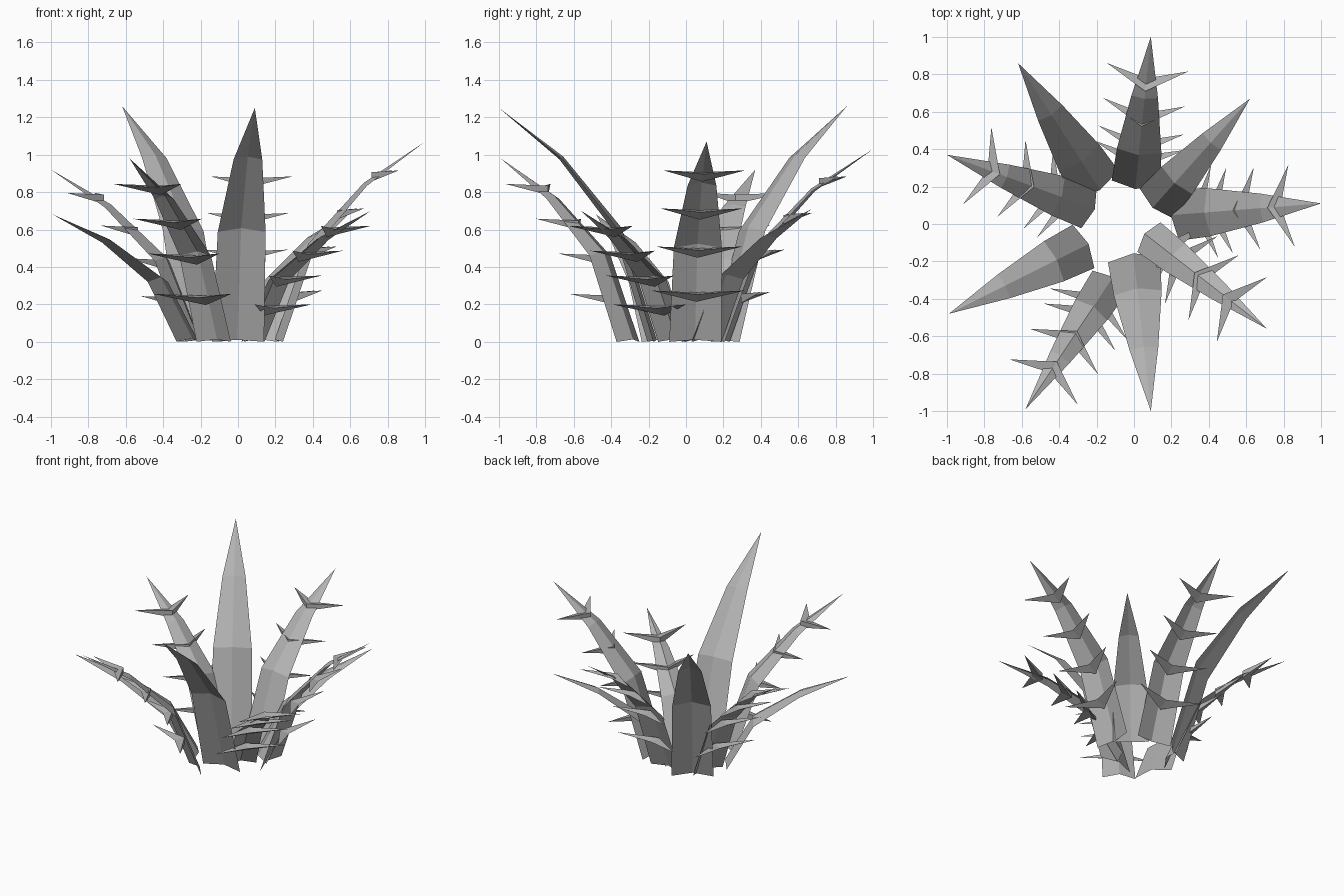
import bpy, bmesh
from mathutils import Vector

if "Cube" in bpy.data.objects:
    bpy.data.objects.remove(bpy.data.objects["Cube"])

grey = bpy.data.materials.new("leaf_grey")
grey.diffuse_color = (0.45, 0.45, 0.45, 1)
grey.use_nodes = True
grey.node_tree.nodes["Principled BSDF"].inputs["Base Color"].default_value = grey.diffuse_color

# Shared leaf profile: reach along the leaf, height, width (all as fractions)
PROFILE = [(0.0, 0.0, 1.0), (0.22, 0.47, 0.92), (0.59, 0.78, 0.55), (1.0, 1.0, 0.0)]
# Thorn rows: height fraction on the leaf and half span
THORNS = [(0.20, 0.25), (0.42, 0.23), (0.61, 0.22), (0.80, 0.22)]


def make_object(name, bm):
    bmesh.ops.recalc_face_normals(bm, faces=bm.faces)
    mesh = bpy.data.meshes.new(name)
    bm.to_mesh(mesh)
    bm.free()
    mesh.materials.append(grey)
    obj = bpy.data.objects.new(name, mesh)
    bpy.context.collection.objects.link(obj)


def spine_at(h, base, tip):
    """Point on the leaf spine at height fraction h."""
    for (u0, h0, _), (u1, h1, _) in zip(PROFILE, PROFILE[1:]):
        if h <= h1:
            u = u0 + (u1 - u0) * (h - h0) / (h1 - h0)
            p = base.lerp(tip, u)
            p.z = tip.z * h
            return p


def frame(base, tip):
    forward = Vector((tip.x - base.x, tip.y - base.y, 0)).normalized()
    side = forward.cross(Vector((0, 0, 1)))
    return forward, side


def make_leaf(name, base, tip, half_width):
    """Folded sheet with a raised midrib, bending outward to a point."""
    forward, side = frame(base, tip)
    bm = bmesh.new()
    rows = []
    for i, (u, h, w) in enumerate(PROFILE[:-1]):
        p = spine_at(h, base, tip)
        n = spine_at(PROFILE[i + 1][1], base, tip)
        normal = side.cross((n - p).normalized())
        rib = p + normal * 0.035 * w
        rows.append([bm.verts.new(q) for q in
                     (p - side * half_width * w, rib, p + side * half_width * w)])
    for a, b in zip(rows, rows[1:]):
        for k in range(2):
            bm.faces.new((a[k], a[k + 1], b[k + 1], b[k]))
    end = bm.verts.new(tip)
    for k in range(2):
        bm.faces.new((rows[-1][k], rows[-1][k + 1], end))
    make_object(name, bm)


def make_thorns(name, base, tip):
    """Pairs of swept spikes sitting across the leaf."""
    forward, side = frame(base, tip)
    bm = bmesh.new()
    for h, span in THORNS:
        p = spine_at(h, base, tip)
        low = bm.verts.new(p)
        high = bm.verts.new(p + Vector((0, 0, 0.05)))
        front = bm.verts.new(p + forward * 0.07 + Vector((0, 0, 0.04)))
        for s in (-1, 1):
            end = bm.verts.new(p + side * s * span + forward * 0.13 + Vector((0, 0, 0.06)))
            for a, b in ((low, high), (high, front), (front, low)):
                bm.faces.new((a, b, end))
    make_object(name, bm)


# name, base xy, tip xyz, half width, thorny
LEAVES = [
    ("back_left_leaf", (-0.20, 0.21), (-0.62, 0.86, 1.26), 0.14, False),
    ("back_leaf", (0.01, 0.22), (0.09, 1.0, 1.03), 0.13, True),
    ("back_right_leaf", (0.12, 0.11), (0.62, 0.67, 0.71), 0.12, False),
    ("right_leaf", (0.23, 0.05), (1.0, 0.11, 1.07), 0.14, True),
    ("front_right_leaf", (0.08, -0.07), (0.71, -0.56, 0.70), 0.10, True),
    ("front_leaf", (0.0, -0.19), (0.09, -1.0, 1.25), 0.14, False),
    ("front_left_leaf", (-0.13, -0.31), (-0.58, -0.99, 0.98), 0.11, True),
    ("left_low_leaf", (-0.27, -0.12), (-0.99, -0.48, 0.68), 0.13, False),
    ("left_leaf", (-0.24, 0.09), (-1.0, 0.37, 0.92), 0.12, True),
]
for name, b, t, w, thorny in LEAVES:
    base, tip = Vector((*b, 0)), Vector(t)
    make_leaf(name, base, tip, w)
    if thorny:
        make_thorns(name + "_thorns", base, tip)
